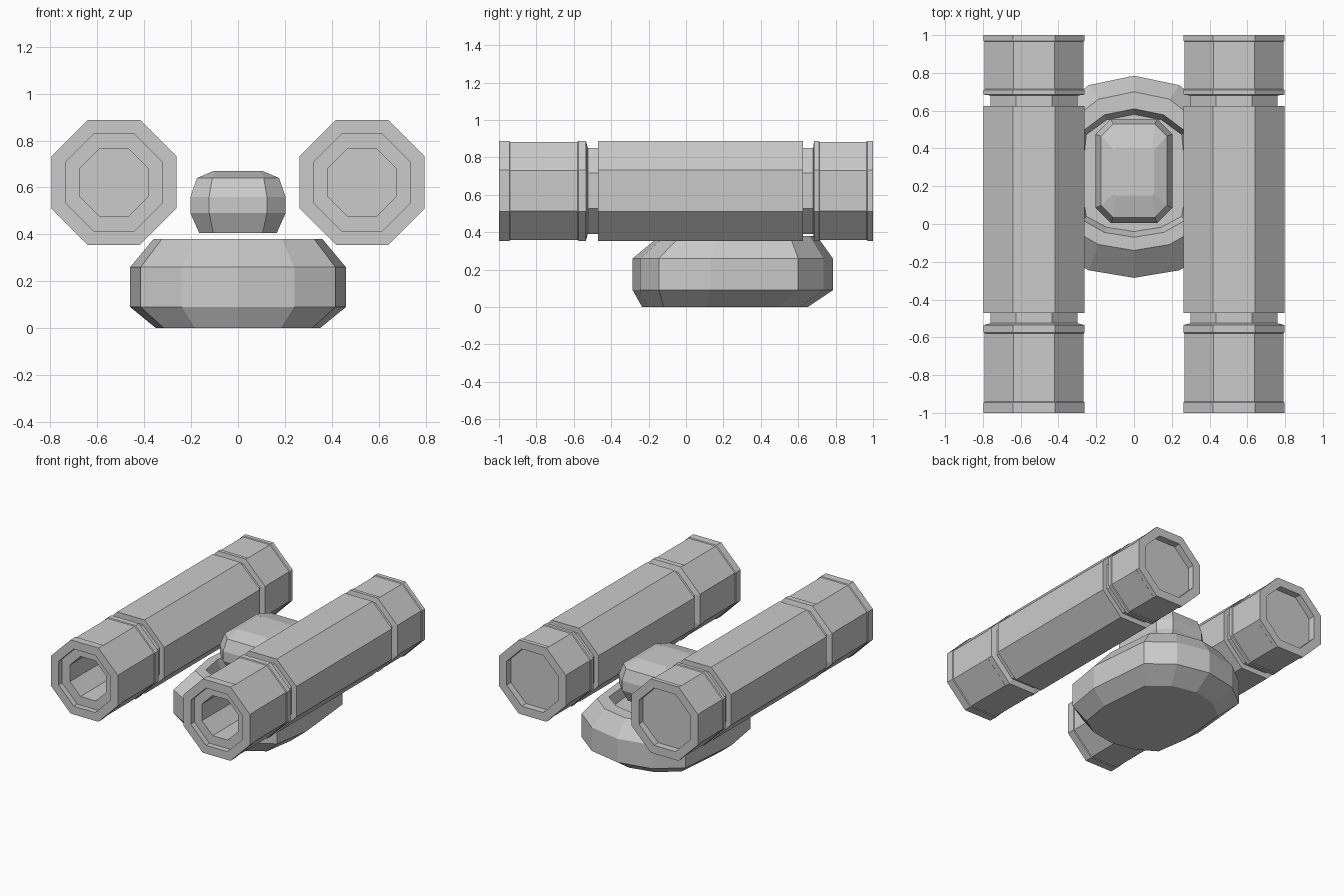
import bpy, bmesh, math

if "Cube" in bpy.data.objects:
    bpy.data.objects.remove(bpy.data.objects["Cube"])


def loft(name, rings):
    """Skin a list of equal-length vertex rings and cap both ends."""
    bm = bmesh.new()
    loops = [[bm.verts.new(p) for p in ring] for ring in rings]
    for a, b in zip(loops, loops[1:]):
        n = len(a)
        for i in range(n):
            j = (i + 1) % n
            bm.faces.new((a[i], a[j], b[j], b[i]))
    bm.faces.new(loops[0][::-1])
    bm.faces.new(loops[-1])
    bmesh.ops.recalc_face_normals(bm, faces=bm.faces)
    mesh = bpy.data.meshes.new(name)
    bm.to_mesh(mesh)
    bm.free()
    obj = bpy.data.objects.new(name, mesh)
    bpy.context.collection.objects.link(obj)
    return obj


# Twin octagonal tubes: (y, apothem), from front bore floor to rear recess floor
tube_profile = [
    (-0.60, .145), (-0.96, .145), (-0.96, .207), (-1.0, .207), (-1.0, .267),
    (-0.945, .267), (-0.94, .262), (-0.58, .262), (-0.575, .267), (-0.535, .267),
    (-0.525, .23), (-0.47, .23), (-0.47, .267), (0.625, .267), (0.625, .23),
    (0.68, .23), (0.685, .267), (0.71, .267), (0.715, .262), (0.965, .262),
    (0.97, .267), (1.0, .267), (1.0, .207), (0.95, .207)]


def octagon(cx, y, apothem, cz):
    r = apothem / math.cos(math.pi / 8)
    return [(cx + r * math.cos((k + .5) * math.pi / 4), y,
             cz + r * math.sin((k + .5) * math.pi / 4)) for k in range(8)]


for side, cx in (("left", -0.529), ("right", 0.529)):
    loft(side + "_tube", [octagon(cx, y, a, 0.621) for y, a in tube_profile])

# Rounded hull base: half outline, mirrored, scaled at each level
half = [(0, -.285), (.24, -.245), (.415, -.145), (.46, .13),
        (.415, .6), (.24, .735), (0, .785)]
outline = half + [(-x, y) for x, y in half[-2:0:-1]]


def hull_ring(z, hx, y0, y1):
    return [(x * hx / .46, y0 + (y + .285) / 1.07 * (y1 - y0), z) for x, y in outline]


loft("hull_base", [hull_ring(*r) for r in [
    (0, .35, -.235, .65), (.09, .46, -.285, .785), (.26, .46, -.285, .785),
    (.38, .36, -.14, .70), (.38, .30, -.07, .61), (.31, .28, -.04, .58)]])


# Cabin pod: chamfered rectangles stacked upwards
def pod_ring(z, hx, y0, y1, c):
    return [(hx, y0 + c, z), (hx, y1 - c, z), (hx - c, y1, z), (c - hx, y1, z),
            (-hx, y1 - c, z), (-hx, y0 + c, z), (c - hx, y0, z), (hx - c, y0, z)]


loft("cabin_pod", [pod_ring(*r) for r in [
    (.405, .165, .05, .515, .06), (.49, .203, .005, .555, .08),
    (.56, .203, .005, .555, .08), (.64, .175, .035, .53, .065),
    (.67, .105, .15, .40, .01)]])
